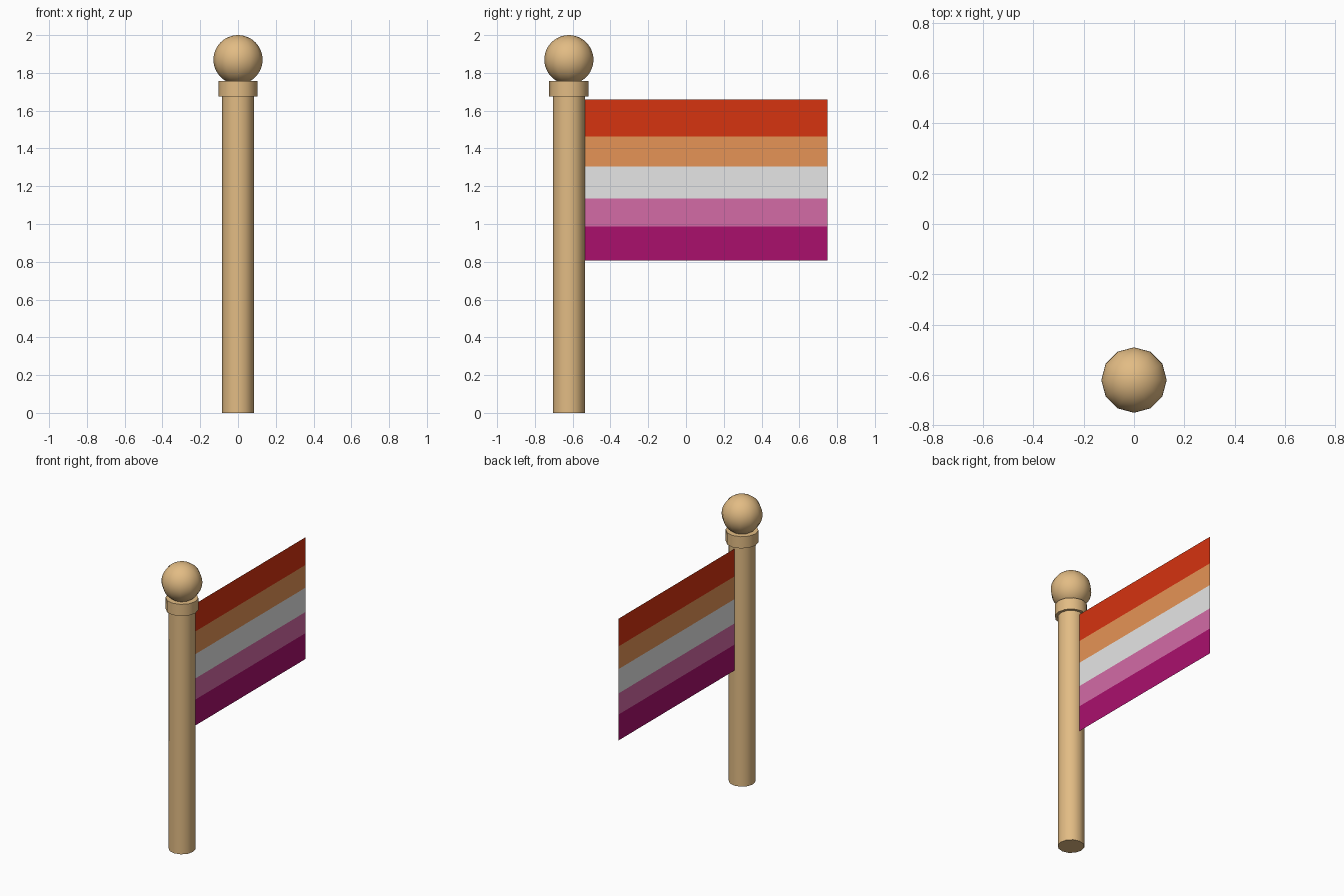
import bpy
import math

if "Cube" in bpy.data.objects:
    bpy.data.objects.remove(bpy.data.objects["Cube"], do_unlink=True)

POLE_Y = -0.62
SIDES = 12


def material(name, rgb):
    mat = bpy.data.materials.new(name)
    mat.use_nodes = True
    color = (*rgb, 1)
    mat.diffuse_color = color
    mat.node_tree.nodes["Principled BSDF"].inputs["Base Color"].default_value = color
    return mat


def finish(name, mat):
    obj = bpy.context.object
    obj.name = name
    obj.data.materials.append(mat)
    bpy.ops.object.shade_smooth_by_angle(angle=math.radians(40))


def post(name, radius, bottom, top, mat):
    bpy.ops.mesh.primitive_cylinder_add(
        vertices=SIDES, radius=radius, depth=top - bottom,
        location=(0, POLE_Y, (bottom + top) / 2))
    finish(name, mat)


# Pole, collar and ball finial
wood = material("light wood", (0.76, 0.50, 0.23))
post("pole", 0.085, 0, 1.70, wood)
post("collar", 0.104, 1.676, 1.758, wood)
bpy.ops.mesh.primitive_uv_sphere_add(
    segments=SIDES, ring_count=24, radius=0.13, location=(0, POLE_Y, 1.87))
finish("finial_ball", wood)

# Flag: one thin sheet, split into five horizontal stripes from the top down
stripes = [
    ("red orange", (0.67, 0.033, 0.005)),
    ("soft orange", (0.79, 0.295, 0.093)),
    ("white", (0.79, 0.79, 0.79)),
    ("pink", (0.655, 0.145, 0.38)),
    ("magenta", (0.40, 0.005, 0.152)),
]
heights = [1.658, 1.464, 1.305, 1.135, 0.987, 0.806]
near, far = POLE_Y + 0.075, 0.748

verts = [(0, y, z) for z in heights for y in (near, far)]
faces = [(2 * i, 2 * i + 2, 2 * i + 3, 2 * i + 1) for i in range(len(stripes))]
mesh = bpy.data.meshes.new("flag")
mesh.from_pydata(verts, [], faces)
for i, (name, rgb) in enumerate(stripes):
    mesh.materials.append(material(name, rgb))
    mesh.polygons[i].material_index = i
flag = bpy.data.objects.new("flag", mesh)
bpy.context.collection.objects.link(flag)
